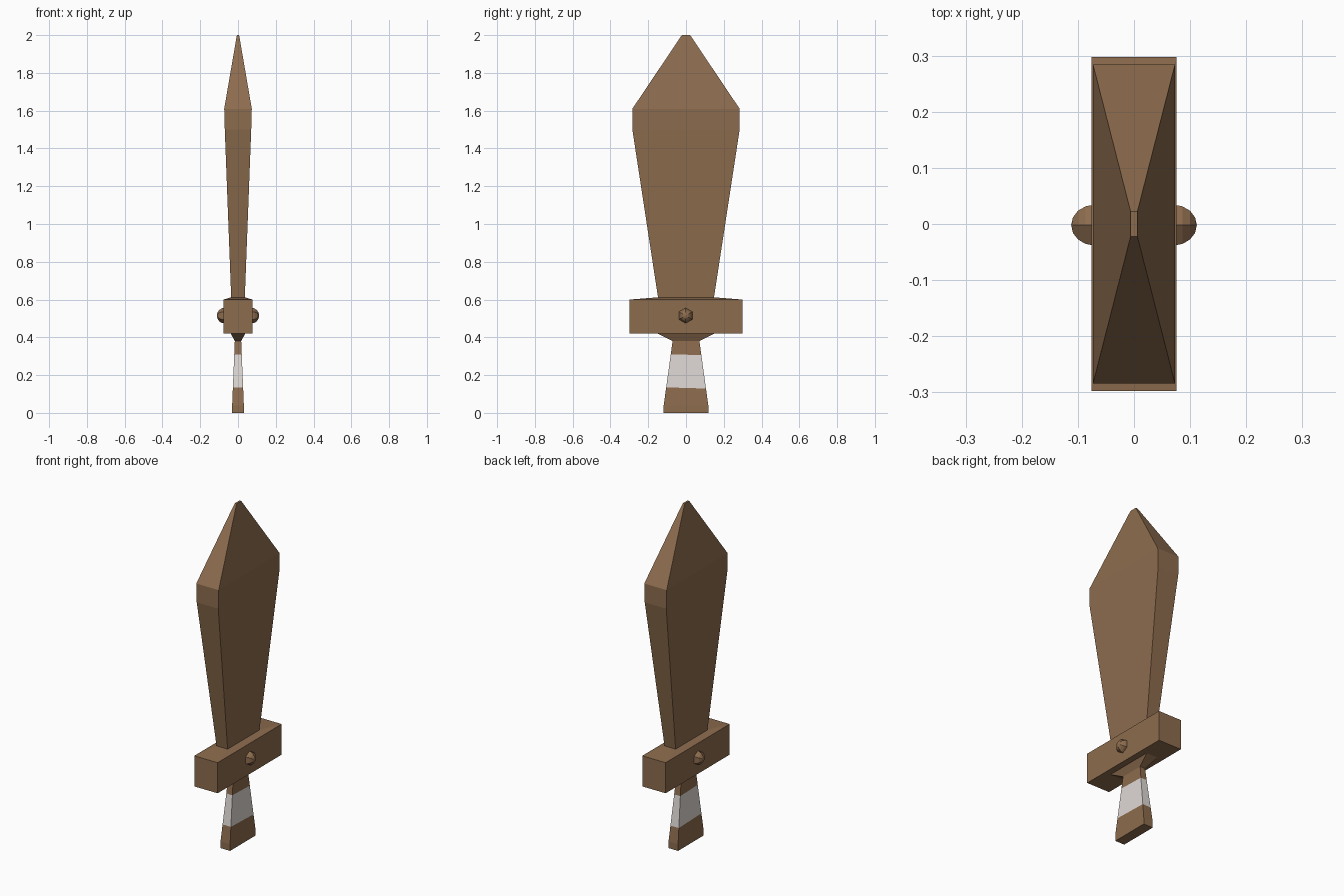
import bpy, bmesh, math
from mathutils import Matrix

if "Cube" in bpy.data.objects:
    bpy.data.objects.remove(bpy.data.objects["Cube"])


def material(name, srgb):
    m = bpy.data.materials.new(name)
    lin = [((c / 255 + 0.055) / 1.055) ** 2.4 for c in srgb]
    m.diffuse_color = (*lin, 1)
    m.use_nodes = True
    m.node_tree.nodes["Principled BSDF"].inputs["Base Color"].default_value = m.diffuse_color
    return m


wood = material("brown wood", (141, 108, 78))
cloth = material("pale cloth", (222, 216, 212))


def finish(name, bm, mats):
    bmesh.ops.recalc_face_normals(bm, faces=bm.faces)
    me = bpy.data.meshes.new(name)
    bm.to_mesh(me)
    bm.free()
    for m in mats:
        me.materials.append(m)
    ob = bpy.data.objects.new(name, me)
    bpy.context.collection.objects.link(ob)
    return ob


def loft(sections):
    """Stack of rectangles (z, half width x, half width y), capped."""
    bm = bmesh.new()
    rings = [[bm.verts.new((sx * hx, sy * hy, z))
              for sx, sy in ((-1, -1), (1, -1), (1, 1), (-1, 1))]
             for z, hx, hy in sections]
    for a, b in zip(rings, rings[1:]):
        for i in range(4):
            j = (i + 1) % 4
            bm.faces.new((a[i], a[j], b[j], b[i]))
    bm.faces.new(rings[0][::-1])
    bm.faces.new(rings[-1])
    return bm


# Blade: widens upward, then tapers to a blunt tip
finish("blade", loft([(0.61, 0.036, 0.148), (1.5, 0.07, 0.284),
                      (1.61, 0.073, 0.284), (2.0, 0.006, 0.022)]), [wood])

# Guard: block with a slightly sloped top and a collar tapering to the grip
finish("guard", loft([(0.38, 0.017, 0.071), (0.42, 0.038, 0.15), (0.42, 0.076, 0.298),
                      (0.6, 0.076, 0.298), (0.612, 0.036, 0.148)]), [wood])

# Grip: flares downward, with a cloth band cut in slightly tilted
bm = loft([(0.0, 0.031, 0.118), (0.04, 0.031, 0.118), (0.38, 0.017, 0.071)])
for z in (0.132, 0.308):
    bmesh.ops.bisect_plane(bm, geom=bm.verts[:] + bm.edges[:] + bm.faces[:],
                           plane_co=(0, 0, z), plane_no=(0, 0.03, 1))
for f in bm.faces:
    f.material_index = int(0.132 < f.calc_center_median().z < 0.308)
finish("grip", bm, [wood, cloth])

# Studs: six-sided balls half sunk in both sides of the guard
for side, name in ((-1, "left_stud"), (1, "right_stud")):
    bm = bmesh.new()
    bmesh.ops.create_uvsphere(
        bm, u_segments=6, v_segments=8, radius=0.042,
        matrix=Matrix.Translation((side * 0.07, -0.002, 0.515))
        @ Matrix.Rotation(math.pi / 2, 4, 'Y') @ Matrix.Rotation(math.pi / 2, 4, 'Z'))
    finish(name, bm, [wood])
